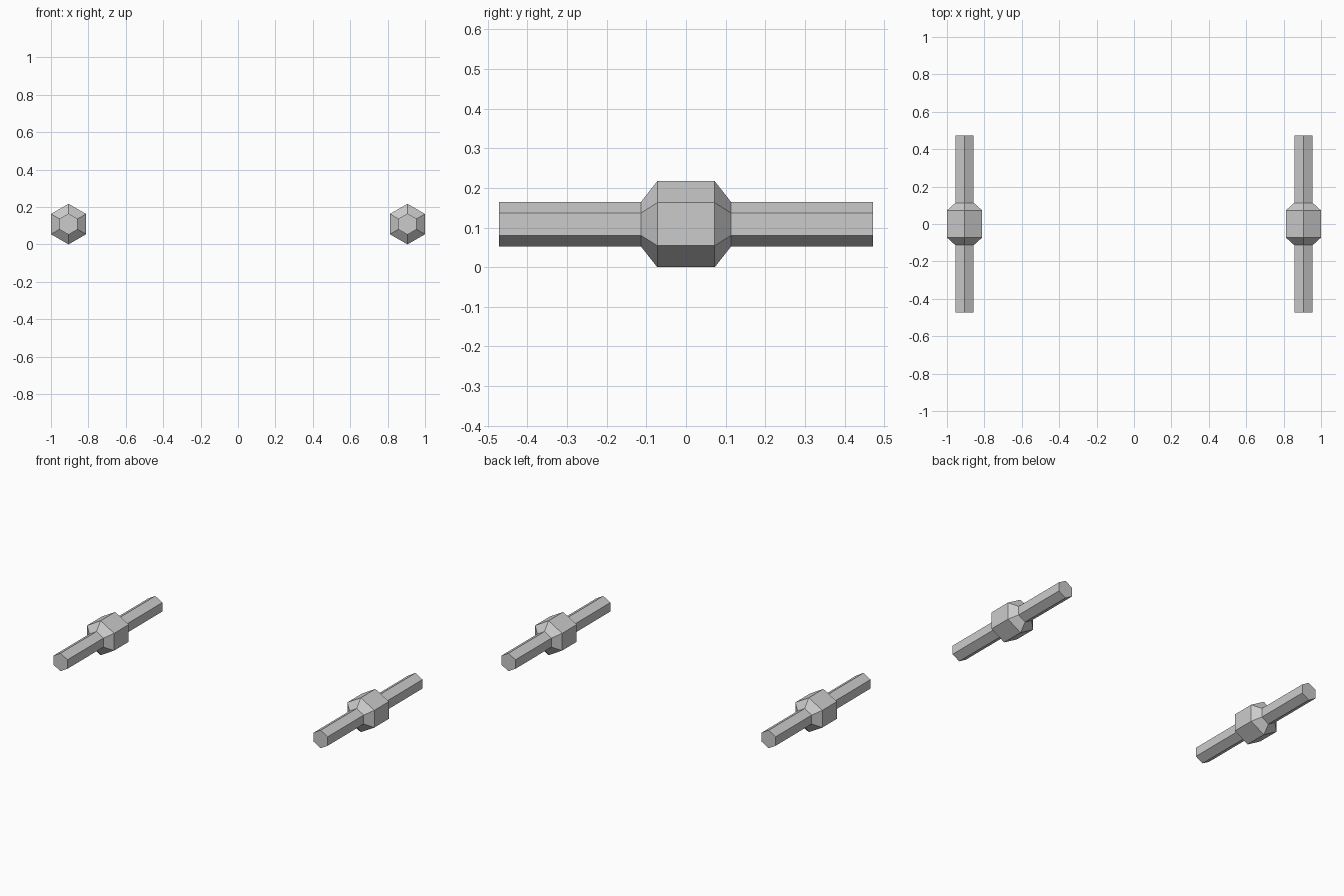
import bpy, bmesh
from math import sin, cos, tau

if "Cube" in bpy.data.objects:
    bpy.data.objects.remove(bpy.data.objects["Cube"])

SIDES = 6
CENTRE_X, CENTRE_Z = 0.906, 0.1085

# Half profile along the bar: (distance from middle, radius)
HALF = [(0.0725, 0.1085), (0.1135, 0.0565), (0.472, 0.0565)]
profile = [(-y, r) for y, r in reversed(HALF)] + HALF


def hex_bar(name, x):
    """Six-sided bar with a thick bevelled collar, closed at both ends."""
    bm = bmesh.new()
    rings = [[bm.verts.new((r * sin(tau * i / SIDES), y, r * cos(tau * i / SIDES)))
              for i in range(SIDES)] for y, r in profile]
    for a, b in zip(rings, rings[1:]):
        for i in range(SIDES):
            j = (i + 1) % SIDES
            bm.faces.new((a[i], a[j], b[j], b[i]))
    bm.faces.new(rings[0])
    bm.faces.new(rings[-1])
    bmesh.ops.recalc_face_normals(bm, faces=bm.faces)
    mesh = bpy.data.meshes.new(name)
    bm.to_mesh(mesh)
    bm.free()
    obj = bpy.data.objects.new(name, mesh)
    obj.location = (x, 0, CENTRE_Z)
    bpy.context.collection.objects.link(obj)


# Matching bars on the left and right
for name, side in (("left_bar", -1), ("right_bar", 1)):
    hex_bar(name, side * CENTRE_X)
